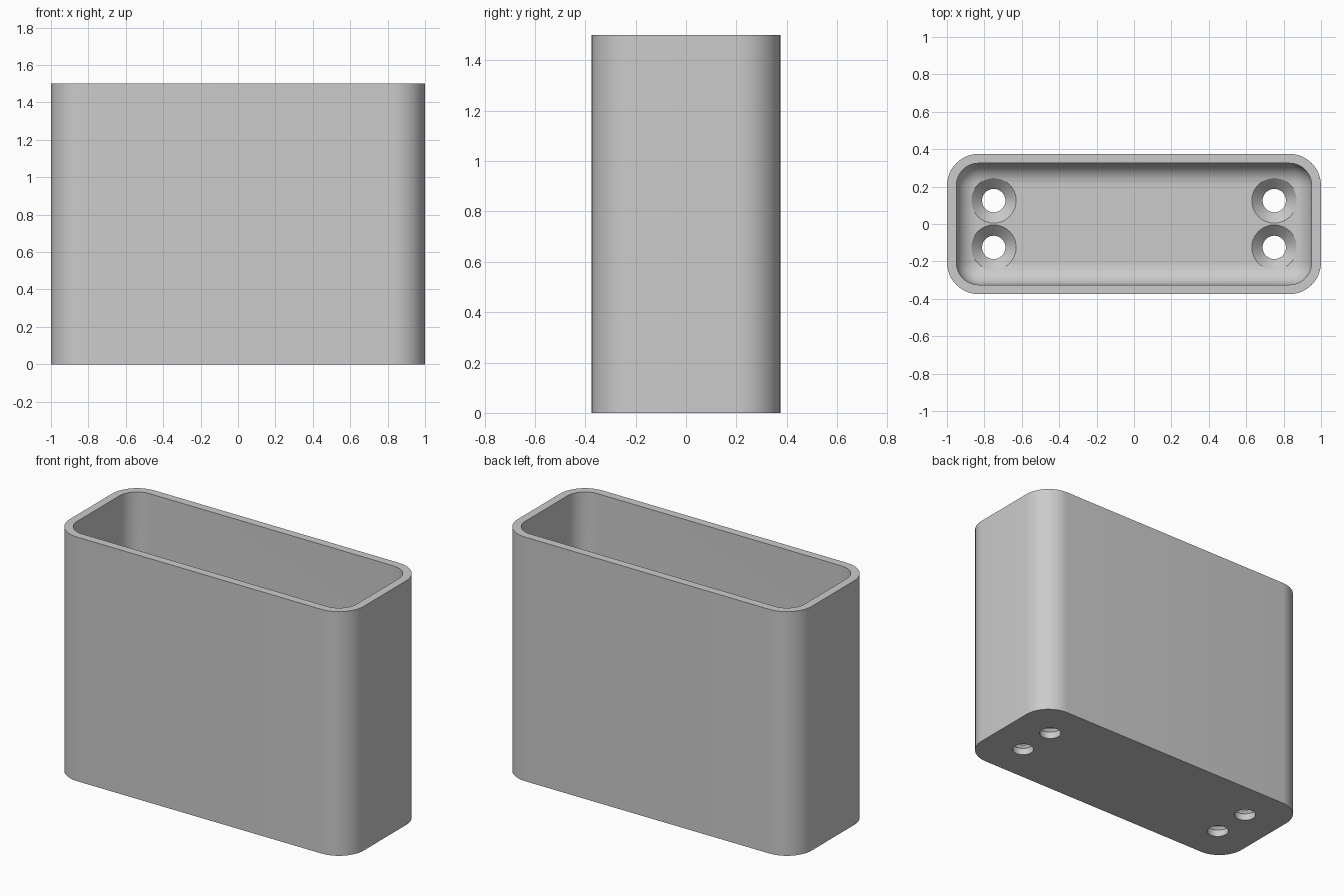
import bpy, bmesh
from math import sin, cos, pi, radians

old = bpy.data.objects.get("Cube")
if old:
    bpy.data.objects.remove(old, do_unlink=True)

WIDTH, DEPTH, HEIGHT = 2.0, 0.75, 1.5
CORNER, WALL, FLOOR, FILLET = 0.17, 0.05, 0.1, 0.115
HOLE_R, SINK_R = 0.0625, 0.12

grey = bpy.data.materials.new("light grey")
grey.use_nodes = True
grey.diffuse_color = (0.6, 0.6, 0.6, 1)
grey.node_tree.nodes["Principled BSDF"].inputs["Base Color"].default_value = (0.6, 0.6, 0.6, 1)


def ring(bm, inset, z, steps=12):
    """Rounded rectangle loop, inset from the outer wall."""
    r = CORNER - inset
    cx, cy = WIDTH / 2 - CORNER, DEPTH / 2 - CORNER
    verts = []
    for i, (sx, sy) in enumerate([(1, 1), (-1, 1), (-1, -1), (1, -1)]):
        for k in range(steps + 1):
            a = (i + k / steps) * pi / 2
            verts.append(bm.verts.new((sx * cx + r * cos(a), sy * cy + r * sin(a), z)))
    return verts


def loft(bm, loops):
    """Join successive loops with quads and cap both ends."""
    for a, b in zip(loops, loops[1:]):
        for i in range(len(a)):
            j = (i + 1) % len(a)
            bm.faces.new((a[i], a[j], b[j], b[i]))
    bm.faces.new(loops[0][::-1])
    bm.faces.new(loops[-1])


def make_object(name, bm):
    bmesh.ops.recalc_face_normals(bm, faces=bm.faces)
    mesh = bpy.data.meshes.new(name)
    bm.to_mesh(mesh)
    bm.free()
    mesh.materials.append(grey)
    obj = bpy.data.objects.new(name, mesh)
    bpy.context.collection.objects.link(obj)
    return obj


# Open-topped box: outer wall, rim, inner wall, rounded inner floor edge
bm = bmesh.new()
profile = [(0, 0), (0, HEIGHT), (WALL, HEIGHT)]
for k in range(11):
    a = k / 10 * pi / 2
    profile.append((WALL + FILLET * (1 - cos(a)), FLOOR + FILLET * (1 - sin(a))))
loft(bm, [ring(bm, inset, z) for inset, z in profile])
box = make_object("box", bm)

# Countersunk screw holes through the floor
bm = bmesh.new()
sink_start = FLOOR - (SINK_R - HOLE_R)
hole_profile = [(HOLE_R, -0.1), (HOLE_R, sink_start), (SINK_R, FLOOR), (SINK_R, FLOOR + 0.2)]
for x in (-0.75, 0.75):
    for y in (-0.125, 0.125):
        loft(bm, [[bm.verts.new((x + r * cos(t * pi / 24), y + r * sin(t * pi / 24), z))
                   for t in range(48)] for r, z in hole_profile])
cutter = make_object("screw_hole_cutter", bm)
cutter.hide_render = True

cut = box.modifiers.new("screw holes", 'BOOLEAN')
cut.operation = 'DIFFERENCE'
cut.solver = 'EXACT'
cut.object = cutter

bpy.ops.object.select_all(action='DESELECT')
box.select_set(True)
bpy.context.view_layer.objects.active = box
bpy.ops.object.modifier_apply(modifier=cut.name)
bpy.data.objects.remove(cutter, do_unlink=True)
bpy.ops.object.shade_smooth_by_angle(angle=radians(30))
